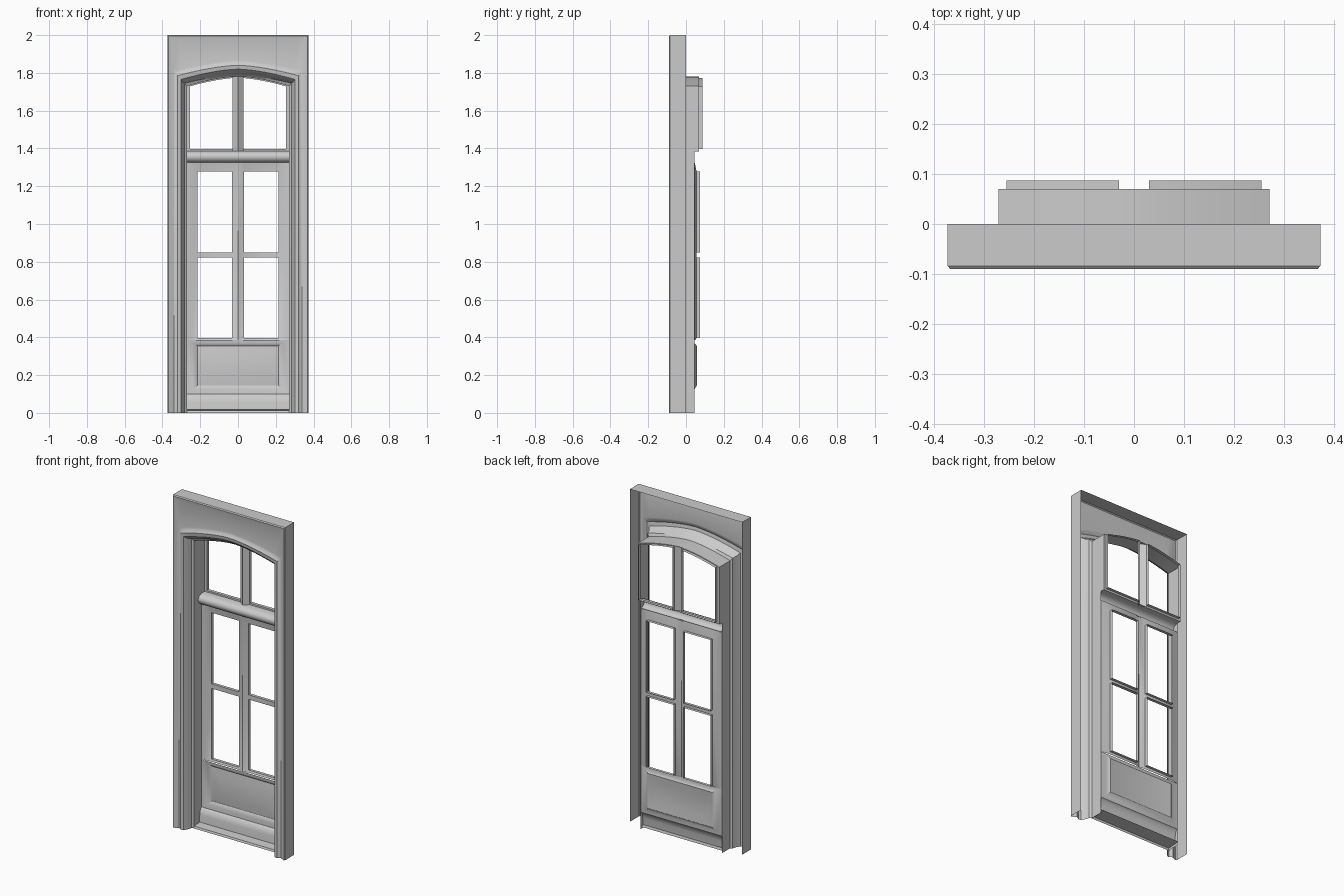
import bpy, bmesh, math

if "Cube" in bpy.data.objects:
    bpy.data.objects.remove(bpy.data.objects["Cube"])

N = 16  # segments across the arch


def finish(name, bm, angle=35):
    bmesh.ops.remove_doubles(bm, verts=bm.verts, dist=1e-5)
    bmesh.ops.recalc_face_normals(bm, faces=bm.faces)
    bm.normal_update()
    # the visible side of every shell looks towards -y
    if sum(f.normal.y * f.calc_area() for f in bm.faces) > 0:
        bmesh.ops.reverse_faces(bm, faces=bm.faces)
    me = bpy.data.meshes.new(name)
    bm.to_mesh(me)
    bm.free()
    ob = bpy.data.objects.new(name, me)
    bpy.context.collection.objects.link(ob)
    bpy.ops.object.select_all(action='DESELECT')
    ob.select_set(True)
    bpy.context.view_layer.objects.active = ob
    bpy.ops.object.shade_smooth_by_angle(angle=math.radians(angle))
    return ob


def arch_z(x, w, spring, crown):
    return spring + (crown - spring) * (1 - abs(x / w) ** 1.6)


def arch_loop(w, y, spring, crown, z0=0.0):
    pts = [(w, y, z0)]
    for i in range(N + 1):
        x = w * (1 - 2 * i / N)
        pts.append((x, y, arch_z(x, w, spring, crown)))
    return pts + [(-w, y, z0)]


def loft(name, loops, closed=False, cap=False, angle=35):
    bm = bmesh.new()
    rows = [[bm.verts.new(p) for p in lp] for lp in loops]
    for a, b in zip(rows, rows[1:]):
        n = len(a)
        for i in range(n if closed else n - 1):
            j = (i + 1) % n
            bm.faces.new((a[i], a[j], b[j], b[i]))
    if cap:
        bm.faces.new(rows[-1])
    return finish(name, bm, angle)


def sheet(name, xs, rows, yfun, is_hole, back):
    """Pierced sheet: rows are z functions of x, pane edges are pulled back to y = back."""
    bm = bmesh.new()
    g = [[bm.verts.new((x, yfun(x, j), r(x))) for x in xs] for j, r in enumerate(rows)]
    faces, holes = [], []
    for j in range(len(rows) - 1):
        for i in range(len(xs) - 1):
            f = bm.faces.new((g[j][i], g[j][i + 1], g[j + 1][i + 1], g[j + 1][i]))
            (holes if is_hole((xs[i] + xs[i + 1]) / 2, j) else faces).append(f)
    solid = set(faces)
    rim = [e for f in holes for e in f.edges if any(k in solid for k in e.link_faces)]
    rim = list(dict.fromkeys(rim))
    bmesh.ops.delete(bm, geom=holes, context='FACES_ONLY')
    ext = bmesh.ops.extrude_edge_only(bm, edges=rim)
    for v in ext['geom']:
        if isinstance(v, bmesh.types.BMVert):
            v.co.y = back
    loose = [e for e in bm.edges if not e.link_faces]
    bmesh.ops.delete(bm, geom=loose, context='EDGES')
    return finish(name, bm)


def flat(z):
    return lambda x: z


# Outer surround: open-backed shell with lintel, arch moulding and deep reveal
loft("door_surround", [
    arch_loop(.373, 0, 2.0, 2.0),
    arch_loop(.373, -.084, 2.0, 2.0),
    arch_loop(.368, -.090, 1.995, 1.995),
    arch_loop(.358, -.086, 1.975, 1.975),
    arch_loop(.340, -.076, 1.81, 1.865),
    arch_loop(.332, -.078, 1.80, 1.855),
    arch_loop(.320, -.088, 1.785, 1.84),
    arch_loop(.303, -.084, 1.765, 1.82),
    arch_loop(.290, -.062, 1.75, 1.80),
    arch_loop(.283, -.040, 1.745, 1.79),
    arch_loop(.271, -.032, 1.73, 1.78),
    arch_loop(.271, .045, 1.73, 1.78)])

# Reveal of the fanlight, reaching further back
loft("fanlight_reveal", [arch_loop(.271, y, 1.73, 1.78, 1.385) for y in (.045, .070)])

# Fanlight sash with two panes
half = [.03 + .225 * i / 7 for i in range(8)] + [.271]
xs = [-x for x in reversed(half)] + [0] + half
sheet("fanlight_sash", xs,
      [flat(1.385), flat(1.397),
       lambda x: arch_z(x, .271, 1.73, 1.78) - .006,
       lambda x: arch_z(x, .271, 1.73, 1.78)],
      lambda x, j: .045 if x == 0 else .068,
      lambda x, j: j == 1 and .03 < abs(x) < .255, .087)

# Door leaf with four panes
edge = {0: .05, 5: .045}
sheet("door_leaf", [-.271, -.25, -.215, -.032, 0, .032, .215, .25, .271],
      [flat(z) for z in (.385, .397, .822, .850, 1.278, 1.33)],
      lambda x, j: .042 if abs(x) > .26 or x == 0 else (.045 if abs(x) > .22 else edge.get(j, .056)),
      lambda x, j: j in (1, 3) and .032 < abs(x) < .215, .074)


def rect(w, z0, z1, y):
    return [(-w, y, z0), (w, y, z0), (w, y, z1), (-w, y, z1)]


# Solid lower panel with a recessed border and raised field
loft("lower_panel", [rect(.271, .10, .385, .042), rect(.235, .125, .37, .045),
                     rect(.215, .145, .355, .057), rect(.165, .195, .31, .048)],
     closed=True, cap=True)


def bar(name, prof, w=.271):
    return loft(name, [[(x, y, z) for y, z in prof] for x in (-w, w)], angle=50)


# Transom moulding between fanlight and leaf
bar("transom", [(.045, 1.325), (.022, 1.330), (.010, 1.345), (.008, 1.362),
                (.018, 1.378), (.040, 1.385), (.068, 1.387)])

# Weather board and threshold at the foot
bar("weather_board", [(.042, .10), (.030, .092), (.024, .06), (.020, .018)])
bar("threshold", [(.050, .018), (-.03, .012), (-.034, .0)])
